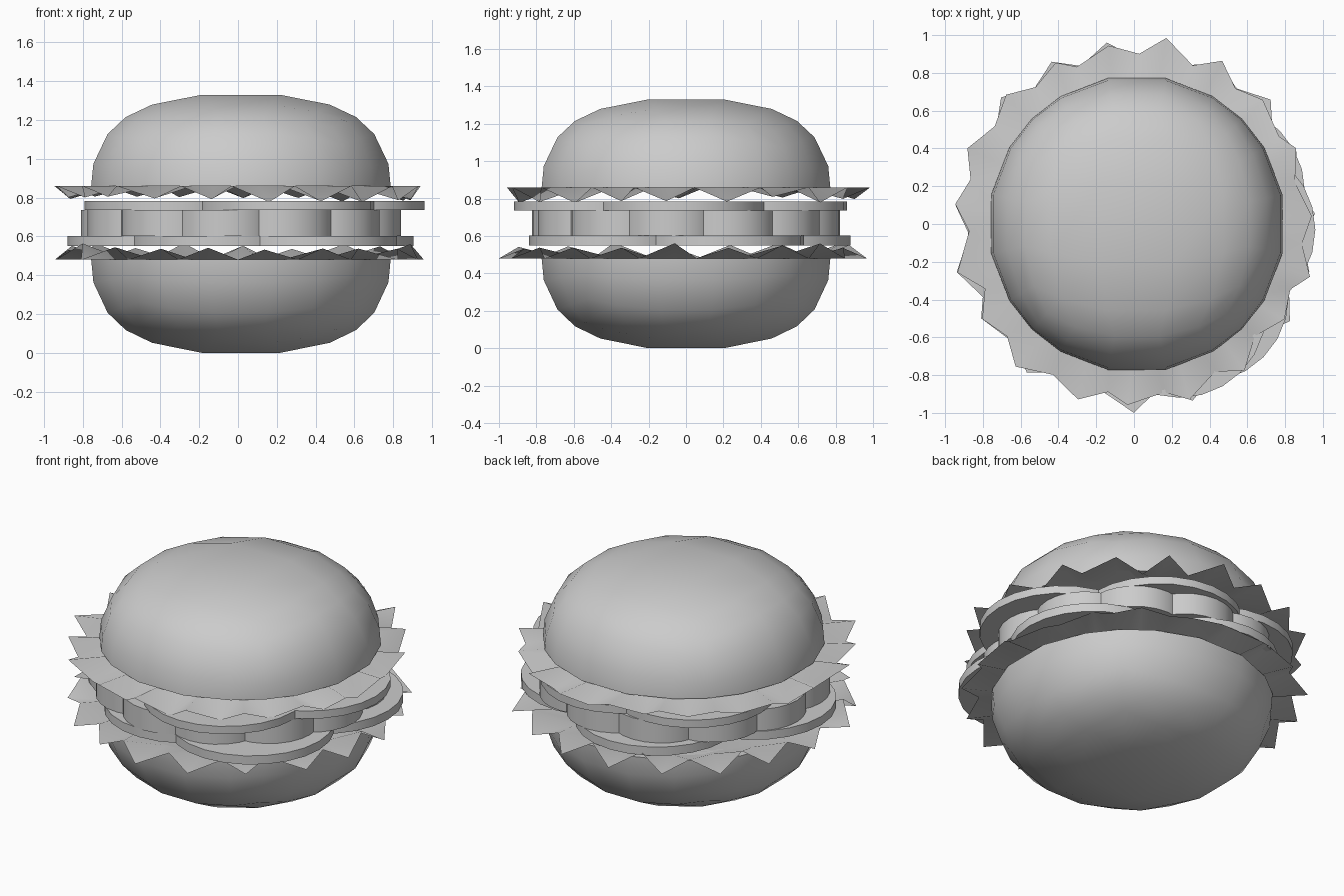
import bpy, bmesh, math, random

if "Cube" in bpy.data.objects:
    bpy.data.objects.remove(bpy.data.objects["Cube"])

random.seed(4)


def finish(name, bm, smooth):
    bmesh.ops.recalc_face_normals(bm, faces=bm.faces)
    me = bpy.data.meshes.new(name)
    bm.to_mesh(me)
    bm.free()
    ob = bpy.data.objects.new(name, me)
    bpy.context.collection.objects.link(ob)
    bpy.ops.object.select_all(action='DESELECT')
    ob.select_set(True)
    bpy.context.view_layer.objects.active = ob
    bpy.ops.object.shade_smooth_by_angle(angle=math.radians(smooth))


# Bun half: gridded cube cut at the middle and rounded to a squashed dome
def bun(name, z0, height, sign, radius=0.787, r_pow=0.78, z_pow=0.88):
    bm = bmesh.new()
    bmesh.ops.create_cube(bm, size=2)
    bmesh.ops.subdivide_edges(bm, edges=bm.edges[:], cuts=4, use_grid_fill=True)
    bmesh.ops.delete(bm, geom=[v for v in bm.verts if v.co.z < -0.3], context='VERTS')
    top = (1 / math.sqrt(1.08)) ** z_pow
    for v in bm.verts:
        if v.co.z < 0:
            v.co.z = 0
        d = v.co.normalized()
        s = math.hypot(d.x, d.y)
        r = radius * s ** r_pow
        v.co = (0.015 + d.x / s * r, d.y / s * r,
                z0 + sign * height / top * max(d.z, 0) ** z_pow)
    bmesh.ops.holes_fill(bm, edges=[e for e in bm.edges if e.is_boundary], sides=0)
    finish(name, bm, 60)


# Lettuce leaf: flat disc with a ruffled rim of pointed teeth
def lettuce(name, z0, sign, phase, teeth=19):
    bm = bmesh.new()
    inner, outer = [], []
    n = teeth * 2
    for i in range(n):
        tip = i % 2 == 0
        a = phase + math.tau * (i + random.uniform(-.2, .2)) / n
        r = random.uniform(.95, .99) if tip else random.uniform(.87, .91)
        if i == 0:
            a, r = phase, 1.0
        z = z0 if tip else z0 + sign * random.uniform(.05, .085)
        outer.append(bm.verts.new((r * math.cos(a) * .985, r * math.sin(a), z)))
        b = phase + math.tau * i / n
        inner.append(bm.verts.new((.7 * math.cos(b), .7 * math.sin(b), z0)))
    for i in range(n):
        j = (i + 1) % n
        bm.faces.new((inner[i], outer[i], outer[j], inner[j]))
    bm.faces.new(inner)
    bmesh.ops.triangulate(bm, faces=[f for f in bm.faces if len(f.verts) == 4])
    finish(name, bm, 80)


# Round slice
def slice_disc(name, x, y, z0, z1, r):
    bm = bmesh.new()
    bmesh.ops.create_cone(bm, cap_ends=True, segments=24, radius1=r, radius2=r, depth=z1 - z0)
    bmesh.ops.translate(bm, verts=bm.verts, vec=(x, y, (z0 + z1) / 2))
    finish(name, bm, 40)


bun("bottom_bun", 0.48, 0.48, -1)
bun("top_bun", 0.86, 0.47, 1)
lettuce("lower_lettuce", 0.48, 1, math.radians(-90))
lettuce("upper_lettuce", 0.86, -1, math.radians(80))

# Lower slices, overlapping around the centre
for i, (x, y) in enumerate([(.36, -.38), (-.42, -.06), (.445, .17), (-.1, .42), (-.1, -.36)]):
    slice_disc(f"lower_slice_{i + 1}", x, y, .55, .603, .46)

# Thick middle layer with a lobed outline
for i in range(12):
    a = math.radians(-68 + 30 * i)
    slice_disc(f"middle_slice_{i + 1}", .015 + .55 * math.cos(a), .55 * math.sin(a), .603, .735, .28)
slice_disc("middle_slice_centre", .015, 0, .603, .735, .4)

# Upper slices
for i, (x, y) in enumerate([(.24, -.46), (-.33, -.2), (.5, -.03), (-.28, .33), (.15, .4)]):
    slice_disc(f"upper_slice_{i + 1}", x, y, .735, .783, .46)
